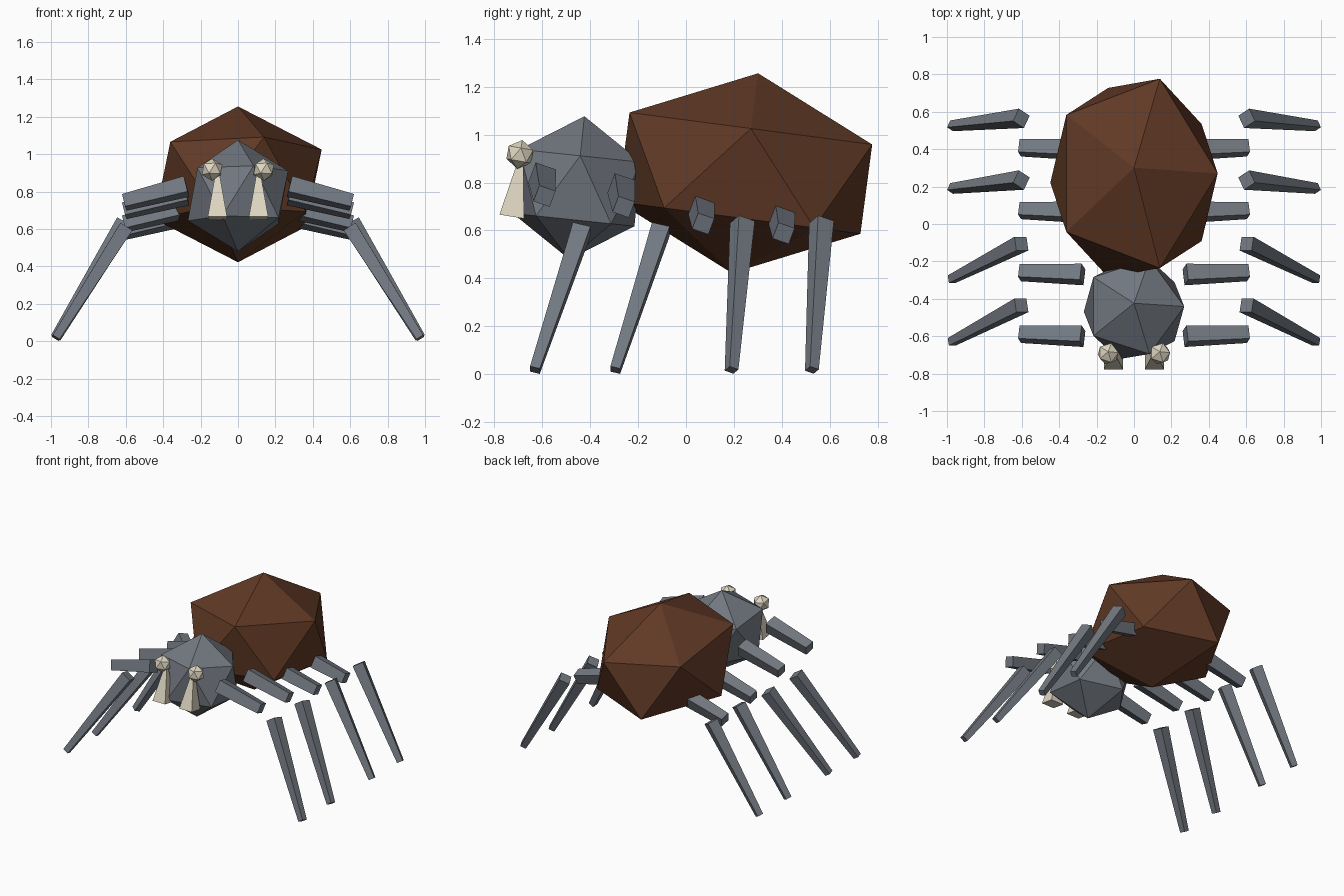
import bpy, bmesh
from math import radians, cos, sin
from mathutils import Vector

cube = bpy.data.objects.get("Cube")
if cube:
    bpy.data.objects.remove(cube, do_unlink=True)


def material(name, rgb):
    m = bpy.data.materials.new(name)
    m.use_nodes = True
    m.diffuse_color = (*rgb, 1)
    m.node_tree.nodes["Principled BSDF"].inputs["Base Color"].default_value = (*rgb, 1)
    return m


brown = material("dark_brown", (0.118, 0.041, 0.019))
grey = material("slate_grey", (0.17, 0.19, 0.22))
cream = material("cream", (0.74, 0.68, 0.54))


def faceted_ball(name, loc, radii, tilt, mat):
    """Twenty-sided ball, stretched and tilted about x."""
    bpy.ops.mesh.primitive_ico_sphere_add(subdivisions=1, radius=1, location=loc,
                                          rotation=(radians(tilt), 0, 0))
    ob = bpy.context.object
    ob.name = name
    ob.scale = radii
    ob.data.materials.append(mat)


def beam(name, start, end, size_a, size_b, twist, mat, side=1):
    """Tapered square bar between two points, mirrored in x when side is -1."""
    start, end = Vector(start), Vector(end)
    d = (end - start).normalized()
    u0 = (Vector((0, 1, 0)) - d * d.y).normalized()
    v0 = d.cross(u0)
    t = radians(twist)
    u = u0 * cos(t) - v0 * sin(t)
    v = v0 * cos(t) + u0 * sin(t)
    bm = bmesh.new()
    rings = []
    for centre, size in ((start, size_a), (end, size_b)):
        ring = []
        for a, b in ((-1, -1), (1, -1), (1, 1), (-1, 1)):
            p = centre + (u * a + v * b) * size / 2
            ring.append(bm.verts.new((p.x * side, p.y, p.z)))
        rings.append(ring)
        bm.faces.new(ring)
    for i in range(4):
        j = (i + 1) % 4
        bm.faces.new((rings[0][i], rings[0][j], rings[1][j], rings[1][i]))
    bmesh.ops.recalc_face_normals(bm, faces=bm.faces)
    me = bpy.data.meshes.new(name)
    bm.to_mesh(me)
    bm.free()
    me.materials.append(mat)
    bpy.context.collection.objects.link(bpy.data.objects.new(name, me))


# Body
faceted_ball("abdomen", (0, 0.246, 0.839), (0.5, 0.6, 0.42), -7.5, brown)
faceted_ball("head", (0, -0.455, 0.778), (0.3, 0.3, 0.3), -6, grey)

# Per leg pair: hip y, hip drop, knee y, knee z, foot y, shin twist
legs = [(-0.60, 0.0, -0.435, 0.605, -0.63, 0),
        (-0.27, 0.045, -0.105, 0.605, -0.295, 0),
        (0.062, 0.115, 0.235, 0.635, 0.19, 30),
        (0.397, 0.155, 0.565, 0.635, 0.525, 30)]

for side, label in ((1, "left"), (-1, "right")):
    # Legs: short thigh and separate long shin
    for i, (hip_y, drop, knee_y, knee_z, foot_y, twist) in enumerate(legs, 1):
        beam(f"{label}_thigh_{i}", (0.275, hip_y, 0.828 - drop), (0.608, hip_y + 0.01, 0.743 - drop),
             0.09, 0.072, 20, grey, side)
        beam(f"{label}_shin_{i}", (0.602, knee_y, knee_z), (0.975, foot_y, 0.018),
             0.076, 0.042, twist, grey, side)
    # Face: eye and fang
    faceted_ball(f"{label}_eye", (side * 0.138, -0.693, 0.917), (0.061, 0.061, 0.061), -10, cream)
    beam(f"{label}_fang", (0.11, -0.69, 0.885), (0.11, -0.727, 0.658), 0.025, 0.103, 0, cream, side)
